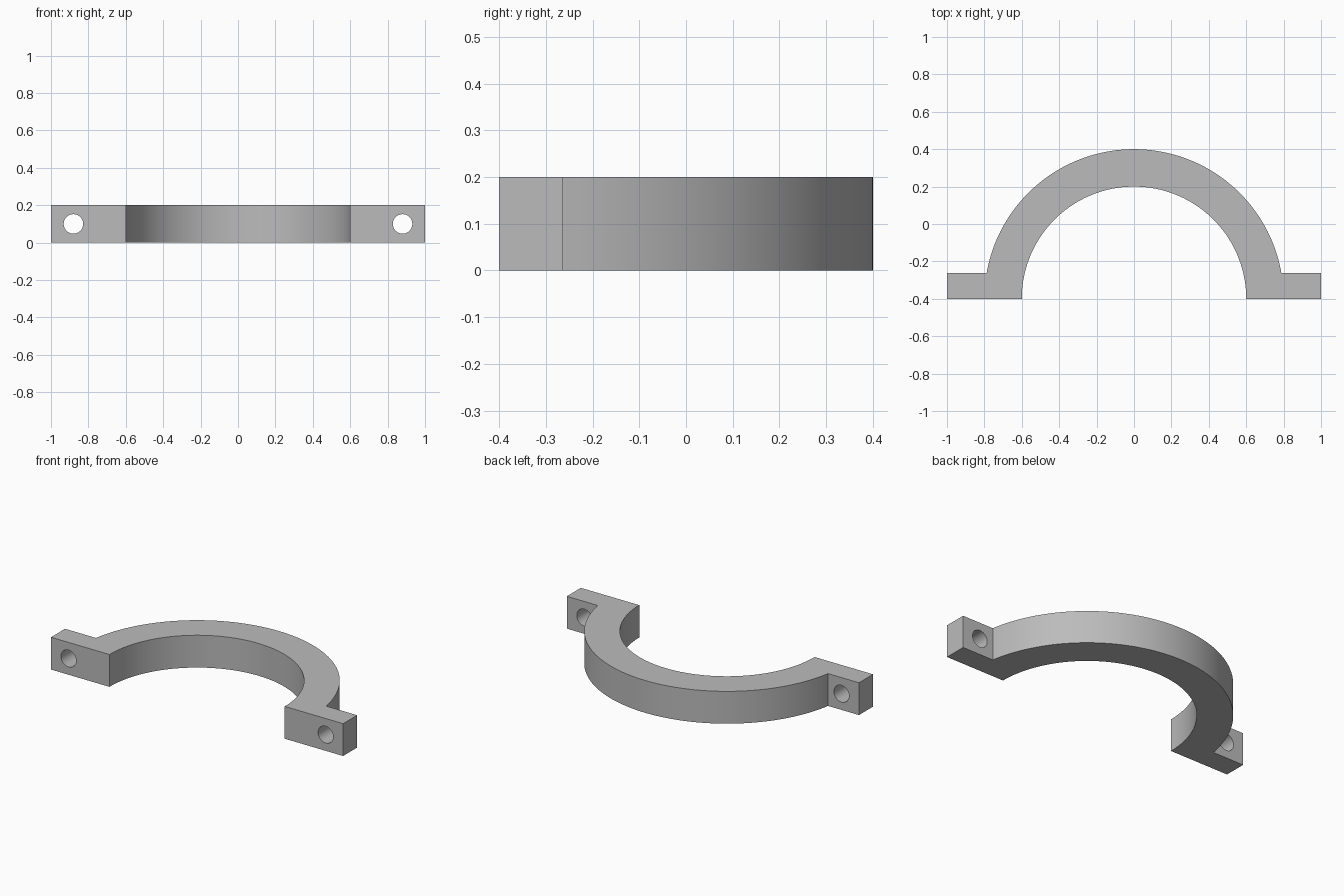
import bpy, bmesh
from math import sin, cos, pi, asin, radians

cube = bpy.data.objects.get("Cube")
if cube:
    bpy.data.objects.remove(cube, do_unlink=True)

BASE_Y, HEIGHT = -0.4, 0.2
INNER_R, OUTER_R = 0.6, 0.8
EAR_DEPTH = 0.137
HOLE_X, HOLE_R = 0.88, 0.052
SEGMENTS = 96

# Plain grey metal
metal = bpy.data.materials.new("grey_metal")
metal.use_nodes = True
grey = (0.5, 0.5, 0.5, 1)
metal.diffuse_color = grey
metal.node_tree.nodes["Principled BSDF"].inputs["Base Color"].default_value = grey


def arc(radius, start, end):
    steps = [start + (end - start) * i / SEGMENTS for i in range(SEGMENTS + 1)]
    return [(radius * cos(a), BASE_Y + radius * sin(a)) for a in steps]


# Half ring outline with a mounting ear on each side
lift = asin(EAR_DEPTH / OUTER_R)
ear_back = BASE_Y + EAR_DEPTH
outline = [(1, BASE_Y), (1, ear_back)]
outline += arc(OUTER_R, lift, pi - lift)
outline += [(-1, ear_back), (-1, BASE_Y)]
outline += arc(INNER_R, pi, 0)

bm = bmesh.new()
face = bm.faces.new([bm.verts.new((x, y, 0)) for x, y in outline])
raised = bmesh.ops.extrude_face_region(bm, geom=[face])["geom"]
top = [v for v in raised if isinstance(v, bmesh.types.BMVert)]
bmesh.ops.translate(bm, verts=top, vec=(0, 0, HEIGHT))
bmesh.ops.recalc_face_normals(bm, faces=bm.faces)
mesh = bpy.data.meshes.new("clamp_half")
bm.to_mesh(mesh)
bm.free()
mesh.materials.append(metal)
clamp = bpy.data.objects.new("clamp_half", mesh)
bpy.context.collection.objects.link(clamp)

# Bolt holes through the ears
for side in (-1, 1):
    bpy.ops.mesh.primitive_cylinder_add(
        vertices=48, radius=HOLE_R, depth=0.4, rotation=(pi / 2, 0, 0),
        location=(side * HOLE_X, BASE_Y + EAR_DEPTH / 2, HEIGHT / 2))
    cutter = bpy.context.object
    cutter.name = "bolt_hole_cutter"
    cutter.hide_render = True
    cutter.data.materials.append(metal)
    bpy.context.view_layer.objects.active = clamp
    cut = clamp.modifiers.new("bolt_hole", 'BOOLEAN')
    cut.operation = 'DIFFERENCE'
    cut.solver = 'EXACT'
    cut.object = cutter
    bpy.ops.object.modifier_apply(modifier=cut.name)
    bpy.data.objects.remove(cutter, do_unlink=True)

# Smooth curved walls, crisp corners
bpy.ops.object.select_all(action='DESELECT')
clamp.select_set(True)
bpy.context.view_layer.objects.active = clamp
bpy.ops.object.shade_smooth_by_angle(angle=radians(30))
